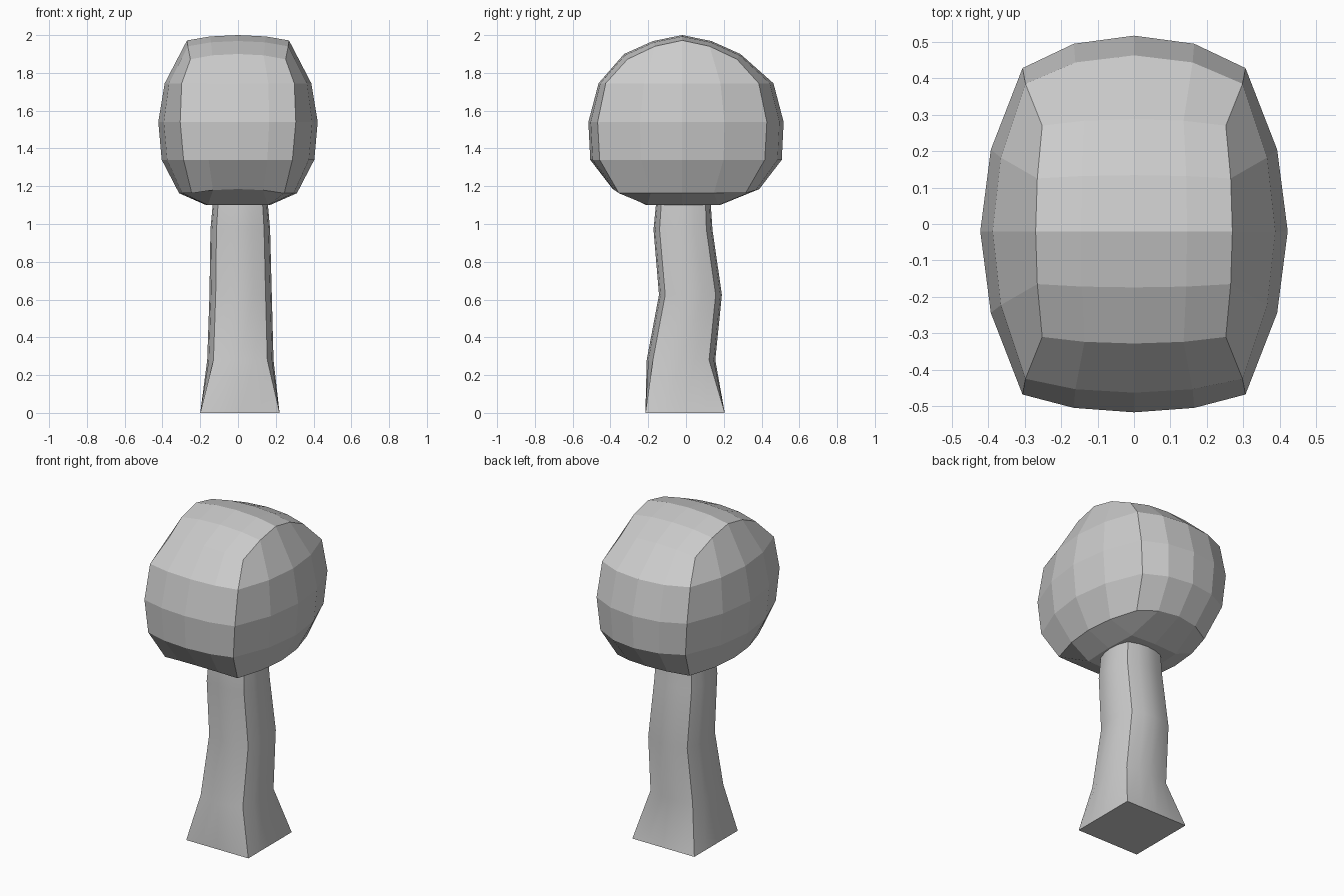
import bpy, bmesh

if "Cube" in bpy.data.objects:
    bpy.data.objects.remove(bpy.data.objects["Cube"])


def finish(bm, name):
    bmesh.ops.recalc_face_normals(bm, faces=bm.faces)
    mesh = bpy.data.meshes.new(name)
    bm.to_mesh(mesh)
    bm.free()
    obj = bpy.data.objects.new(name, mesh)
    bpy.context.collection.objects.link(obj)
    return obj


# Trunk: stacked square sections with gently bulging sides
# z, corner x min/max, corner y min/max, side bulge
SECTIONS = [
    (0.00, -0.20, 0.22, -0.215, 0.205, 0.0),
    (0.28, -0.13, 0.155, -0.175, 0.122, 0.033),
    (0.625, -0.118, 0.146, -0.11, 0.157, 0.033),
    (0.97, -0.114, 0.138, -0.14, 0.108, 0.032),
    (1.20, -0.10, 0.125, -0.125, 0.10, 0.025),
]
SEG = 4


def section_points(z, x0, x1, y0, y1, bulge):
    corners = [(x0, y0), (x1, y0), (x1, y1), (x0, y1)]
    normals = [(0, -1), (1, 0), (0, 1), (-1, 0)]
    pts = []
    for i in range(4):
        (ax, ay), (bx, by), (nx, ny) = corners[i], corners[(i + 1) % 4], normals[i]
        for s in range(SEG):
            t = s / SEG
            out = bulge * 4 * t * (1 - t)
            pts.append((ax + (bx - ax) * t + nx * out, ay + (by - ay) * t + ny * out, z))
    return pts


bm = bmesh.new()
rings = [[bm.verts.new(p) for p in section_points(*s)] for s in SECTIONS]
n = 4 * SEG
for low, high in zip(rings, rings[1:]):
    for i in range(n):
        j = (i + 1) % n
        bm.faces.new((low[i], low[j], high[j], high[i]))
bm.faces.new(rings[0])
bm.faces.new(rings[-1])
trunk = finish(bm, "trunk")
bpy.context.view_layer.objects.active = trunk
trunk.select_set(True)
bpy.ops.object.shade_smooth_by_angle(angle=0.6)
trunk.select_set(False)

# Canopy: 4x4x4 cube grid, each level pulled to its own corner size and bulge
# level: z, x corner, x middle, y corner, y middle
LEVELS = {
    -2: (1.18, 0.245, 0.312, 0.335, 0.388),
    -1: (1.34, 0.288, 0.404, 0.437, 0.507),
    0: (1.54, 0.306, 0.422, 0.448, 0.517),
    1: (1.745, 0.298, 0.388, 0.405, 0.463),
    2: (1.90, 0.252, 0.270, 0.290, 0.308),
}
bm = bmesh.new()
bmesh.ops.create_cube(bm, size=2)
bmesh.ops.subdivide_edges(bm, edges=bm.edges[:], cuts=3, use_grid_fill=True)
for v in bm.verts:
    a, b, c = (round(k * 2) for k in v.co)
    z, xc, xm, yc, ym = LEVELS[c]
    a, b = a / 2, b / 2
    x = a * (xc + (xm - xc) * (1 - b * b))
    y = b * (yc + (ym - yc) * (1 - a * a))
    if abs(a) == 0.5:
        x *= 1.08
    y -= 0.02 * (1 - b * b * (1 - a * a) * (c != 2))
    if c == 2:      # domed top
        z += 0.1 * (1 - b * b) ** 1.3 - 0.028 * a * a
    elif c == -2:   # flat underside with raised rim
        z = 1.10 if max(abs(a), abs(b)) < 1 else 1.185 - 0.022 * a * a
    v.co = (x, y, z)
finish(bm, "canopy")
